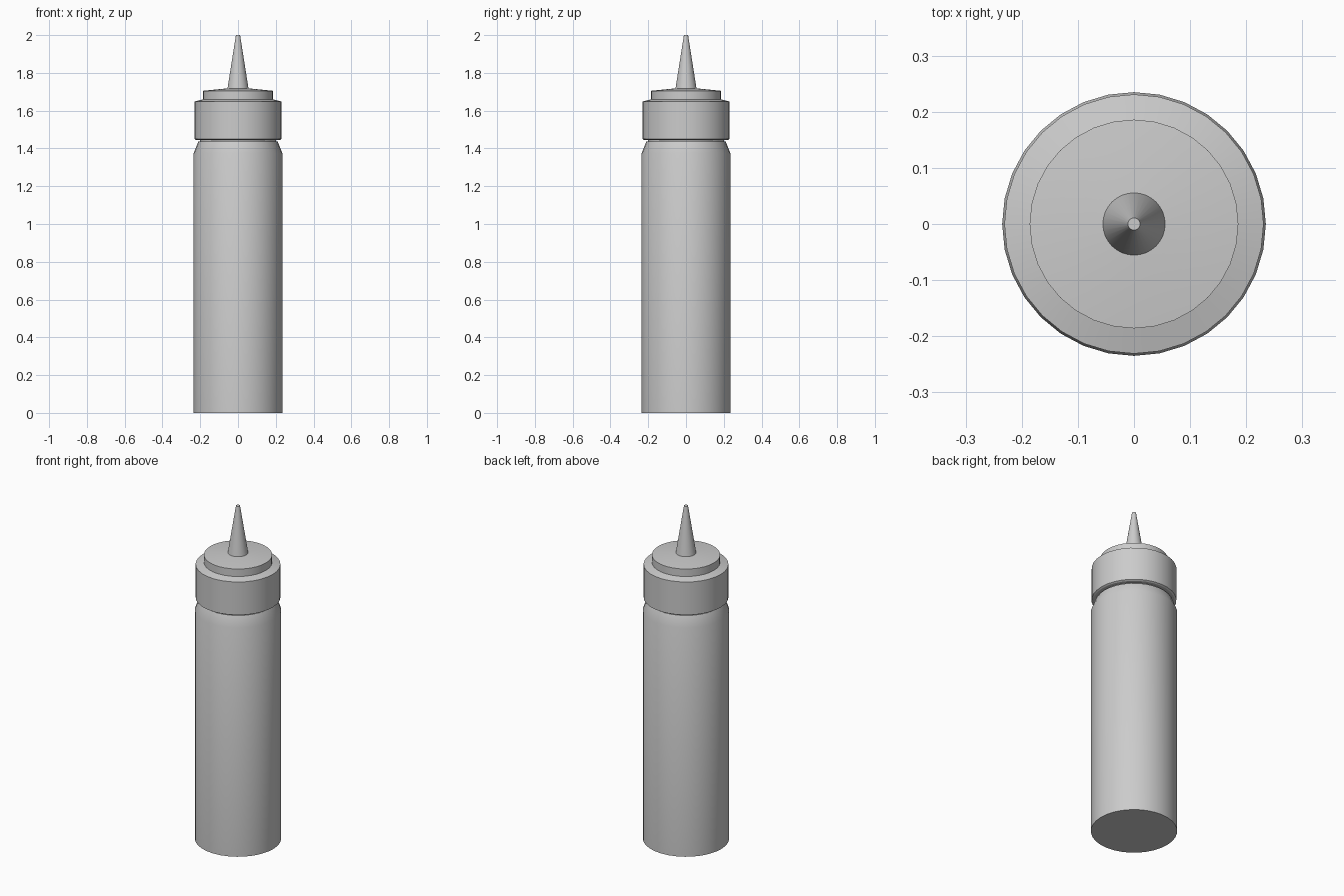
import bpy
import bmesh
from math import radians
from mathutils import Matrix, Vector

cube = bpy.data.objects.get("Cube")
if cube:
    bpy.data.objects.remove(cube, do_unlink=True)

SIDES = 32

grey = bpy.data.materials.new("light_grey_plastic")
grey.use_nodes = True
colour = (0.6, 0.6, 0.6, 1)
grey.diffuse_color = colour
grey.node_tree.nodes["Principled BSDF"].inputs["Base Color"].default_value = colour


def lathe(name, profile):
    """Spin a closed (radius, height) profile around the z axis."""
    bm = bmesh.new()
    verts = [bm.verts.new((r, 0, z)) for r, z in profile]
    edges = [bm.edges.new(pair) for pair in zip(verts, verts[1:])]
    bmesh.ops.spin(bm, geom=verts + edges, cent=(0, 0, 0), axis=(0, 0, 1),
                   angle=radians(360), steps=SIDES)
    bmesh.ops.remove_doubles(bm, verts=bm.verts, dist=0.0001)
    bmesh.ops.recalc_face_normals(bm, faces=bm.faces)
    mesh = bpy.data.meshes.new(name)
    bm.to_mesh(mesh)
    bm.free()
    mesh.materials.append(grey)
    obj = bpy.data.objects.new(name, mesh)
    bpy.context.collection.objects.link(obj)
    bpy.ops.object.select_all(action="DESELECT")
    obj.select_set(True)
    bpy.context.view_layer.objects.active = obj
    bpy.ops.object.shade_smooth_by_angle(angle=radians(30))
    return obj


# Bottle with sloped shoulder and a short neck inside the cap
lathe("bottle_body", [(0, 0), (0.235, 0), (0.235, 1.375), (0.21, 1.437),
                      (0.2, 1.437), (0.2, 1.5), (0, 1.5)])

# Screw cap with a gently sloped rim and a raised disc
lathe("screw_cap", [(0, 1.45), (0.222, 1.445), (0.231, 1.45), (0.231, 1.648),
                    (0.186, 1.66), (0.186, 1.705), (0.056, 1.718), (0, 1.718)])

# Tapered nozzle with a flat tip
lathe("nozzle", [(0, 1.715), (0.056, 1.715), (0.011, 2), (0, 2)])
